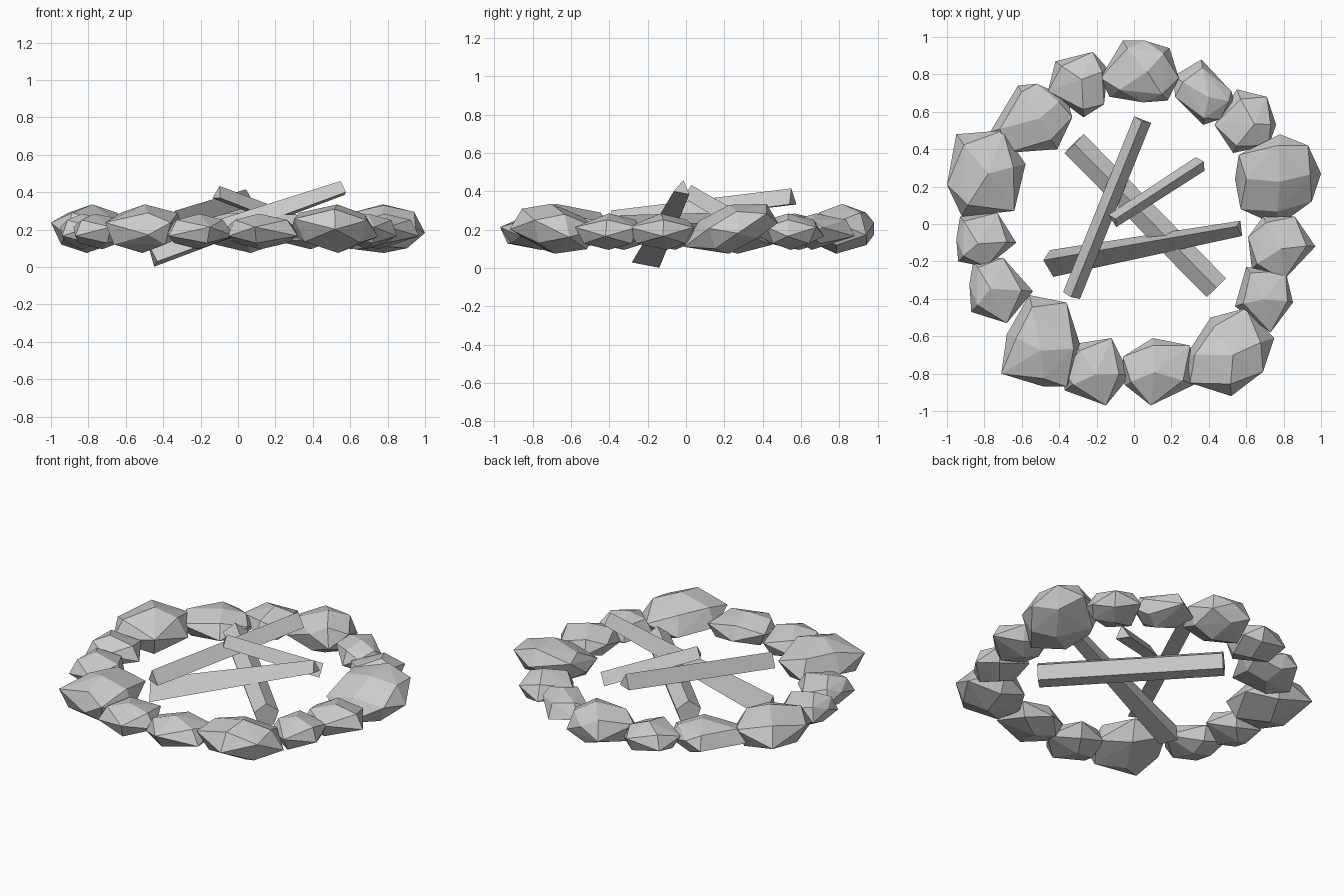
import bpy, bmesh, math, random
from mathutils import Vector

random.seed(5)

cube = bpy.data.objects.get("Cube")
if cube:
    bpy.data.objects.remove(cube, do_unlink=True)

# One plain grey for stones and logs
grey = bpy.data.materials.new("stone_grey")
grey.use_nodes = True
colour = (0.6, 0.6, 0.6, 1)
grey.diffuse_color = colour
shader = grey.node_tree.nodes["Principled BSDF"]
shader.inputs["Base Color"].default_value = colour
shader.inputs["Roughness"].default_value = 0.9


def add_object(name, bm):
    bmesh.ops.recalc_face_normals(bm, faces=bm.faces)
    mesh = bpy.data.meshes.new(name)
    bm.to_mesh(mesh)
    bm.free()
    mesh.materials.append(grey)
    obj = bpy.data.objects.new(name, mesh)
    bpy.context.collection.objects.link(obj)
    return obj


def stone(name, outline, low=0.095, high=0.285, lean=0):
    """Faceted rock: zigzag rim from an outline in hundredths, peaked above and below."""
    rim = [Vector((x, y, 0)) / 100 for x, y in outline]
    centre = sum(rim, Vector()) / len(rim)
    points = []
    for i, p in enumerate(rim):
        sign = 1 if i % 2 else -1
        points.append(p + Vector((0, 0, 0.25 * sign)))
        inner = centre.lerp(p, random.uniform(0.7, 0.8))
        points.append(inner - Vector((0, 0, 0.65 * sign)))
    for sign in (1, -1):
        nudge = Vector([random.uniform(-0.03, 0.03) for _ in range(2)] + [sign])
        points.append(centre + nudge)

    # Lean the rock along y, then set its height
    for p in points:
        p.z += lean * (p.y - centre.y)
    bottom, top = min(p.z for p in points), max(p.z for p in points)
    bm = bmesh.new()
    for p in points:
        p.z = low + (p.z - bottom) / (top - bottom) * (high - low)
        bm.verts.new(p)
    hull = bmesh.ops.convex_hull(bm, input=bm.verts)
    bmesh.ops.delete(bm, geom=hull["geom_interior"], context='VERTS')
    return add_object(name, bm)


def big_stone(name, outline, lean=0):
    return stone(name, outline, 0.075, 0.335, lean)


def log(name, start, end, r0, r1, roll=0, sides=3):
    """Tapered split log between two points, ridge upward."""
    start, end = Vector(start), Vector(end)
    axis = (end - start).normalized()
    side = axis.cross(Vector((0, 0, 1))).normalized()
    up = side.cross(axis)
    angles = [math.pi / 2 + roll + k * math.tau / sides for k in range(sides)]
    bm = bmesh.new()
    rings = [[bm.verts.new(centre + r * (math.cos(a) * side + math.sin(a) * up))
              for a in angles] for centre, r in ((start, r0), (end, r1))]
    for ring in rings:
        bm.faces.new(ring)
    for k in range(sides):
        n = (k + 1) % sides
        bm.faces.new((rings[0][k], rings[0][n], rings[1][n], rings[1][k]))
    return add_object(name, bm)


# Large stones of the ring
big_stone("back_stone", [(-6, 98), (6, 98), (19, 94), (24, 78), (18, 66),
                         (5, 65), (-13, 68), (-18, 78)])
big_stone("left_stone", [(78, 48), (93, 42), (100, 27), (95, 12), (77, -1),
                         (57, 8), (54, 24), (56, 37)], lean=2)
big_stone("front_left_stone", [(41, -50), (60, -45), (75, -61), (69, -79),
                               (52, -92), (30, -85), (28, -70)], lean=-1)
big_stone("front_right_stone", [(-56, -38), (-36, -42), (-28, -67), (-36, -87),
                                (-48, -87), (-71, -80), (-68, -59)])
big_stone("right_stone", [(-95, 48), (-70, 50), (-58, 32), (-64, 7),
                          (-92, 4), (-100, 21)])

# Small stones between them
stone("back_left_stone_a", [(36, 88), (52, 71), (54, 65), (46, 56), (37, 53),
                            (22, 68), (21, 79)])
stone("back_left_stone_b", [(55, 72), (71, 68), (76, 53), (72, 42), (53, 38), (43, 53)])
stone("left_stone_a", [(69, 4), (86, 4), (97, -12), (80, -30), (63, -24), (61, -7)])
stone("left_stone_b", [(60, -23), (81, -25), (85, -42), (73, -58), (54, -44)])
stone("front_stone_a", [(10, -61), (30, -65), (32, -86), (9, -97), (-5, -86), (-6, -71)])
stone("front_stone_b", [(-31, -64), (-12, -61), (-2, -81), (-15, -97),
                        (-37, -89), (-38, -78)])
stone("right_stone_a", [(-86, -20), (-70, -18), (-54, -36), (-68, -53),
                        (-87, -47), (-88, -32)])
stone("right_stone_b", [(-93, 4), (-73, 6), (-63, -10), (-79, -23), (-94, -20), (-95, -8)])
stone("back_right_stone_a", [(-62, 74), (-52, 75), (-36, 68), (-33, 57), (-41, 40),
                             (-68, 38), (-77, 49)])
stone("back_right_stone_b", [(-42, 87), (-22, 92), (-14, 83), (-16, 64),
                             (-27, 57), (-46, 71)])

# Logs piled across the middle
log("lower_log", (-0.32, 0.43, 0.22), (0.44, -0.34, 0.2), 0.076, 0.076, sides=5)
log("upper_log", (-0.335, -0.385, 0.245), (0.045, 0.555, 0.36), 0.056, 0.056)
log("leaning_log", (-0.455, -0.205, 0.055), (0.565, -0.02, 0.415), 0.085, 0.048, 0.2)
log("short_log", (-0.11, 0.02, 0.39), (0.36, 0.325, 0.21), 0.045, 0.05)
